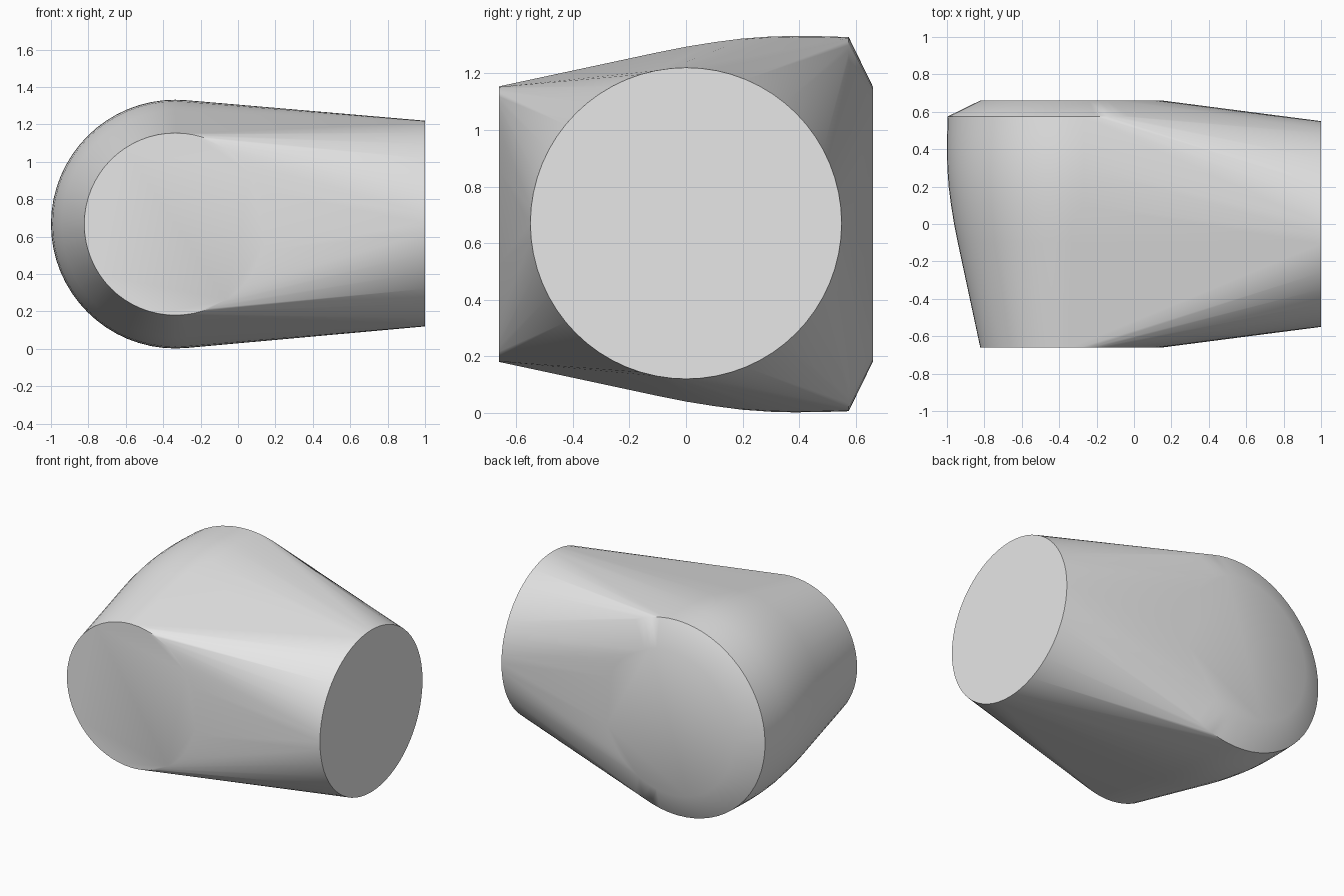
import bpy, bmesh, math
from mathutils import Vector

cube = bpy.data.objects.get("Cube")
if cube:
    bpy.data.objects.remove(cube)

SIDES = 64
MID_Z = 0.667
BARREL_X = -0.335

# Barrel profile along y: (position, radius), front disc to bevelled back disc
BARREL = [(-0.66, 0.487), (-0.1, 0.607), (0, 0.627), (0.1, 0.643),
          (0.2, 0.656), (0.3, 0.663), (0.38, 0.665), (0.48, 0.664),
          (0.575, 0.661), (0.66, 0.487)]


def ring(bm, centre, radius, side_axis):
    """Add a circle of points spanned by side_axis and z."""
    for i in range(SIDES):
        a = 2 * math.pi * i / SIDES
        bm.verts.new(Vector(centre) + radius * (
            math.cos(a) * Vector(side_axis) + math.sin(a) * Vector((0, 0, 1))))


# Elbow body: skin stretched over the barrel and the side opening
bm = bmesh.new()
for y, radius in BARREL:
    ring(bm, (BARREL_X, y, MID_Z), radius, (1, 0, 0))
ring(bm, (1, 0, MID_Z + 0.003), 0.55, (0, 1, 0))
bmesh.ops.convex_hull(bm, input=bm.verts[:])
loose = [v for v in bm.verts if not v.link_faces]
bmesh.ops.delete(bm, geom=loose, context='VERTS')

# Merge the flat discs into single faces
bmesh.ops.dissolve_limit(bm, angle_limit=0.001, verts=bm.verts[:], edges=bm.edges[:])
bmesh.ops.recalc_face_normals(bm, faces=bm.faces[:])
mesh = bpy.data.meshes.new("elbow_body")
bm.to_mesh(mesh)
bm.free()

body = bpy.data.objects.new("elbow_body", mesh)
bpy.context.collection.objects.link(body)

# Plain grey finish
grey = bpy.data.materials.new("light_grey")
grey.use_nodes = True
colour = (0.8, 0.8, 0.8, 1)
grey.diffuse_color = colour
for node in grey.node_tree.nodes:
    if node.type == 'BSDF_PRINCIPLED':
        node.inputs["Base Color"].default_value = colour
mesh.materials.append(grey)

# Smooth skin with crisp rims
bpy.ops.object.select_all(action='DESELECT')
body.select_set(True)
bpy.context.view_layer.objects.active = body
bpy.ops.object.shade_smooth_by_angle(angle=math.radians(30))
